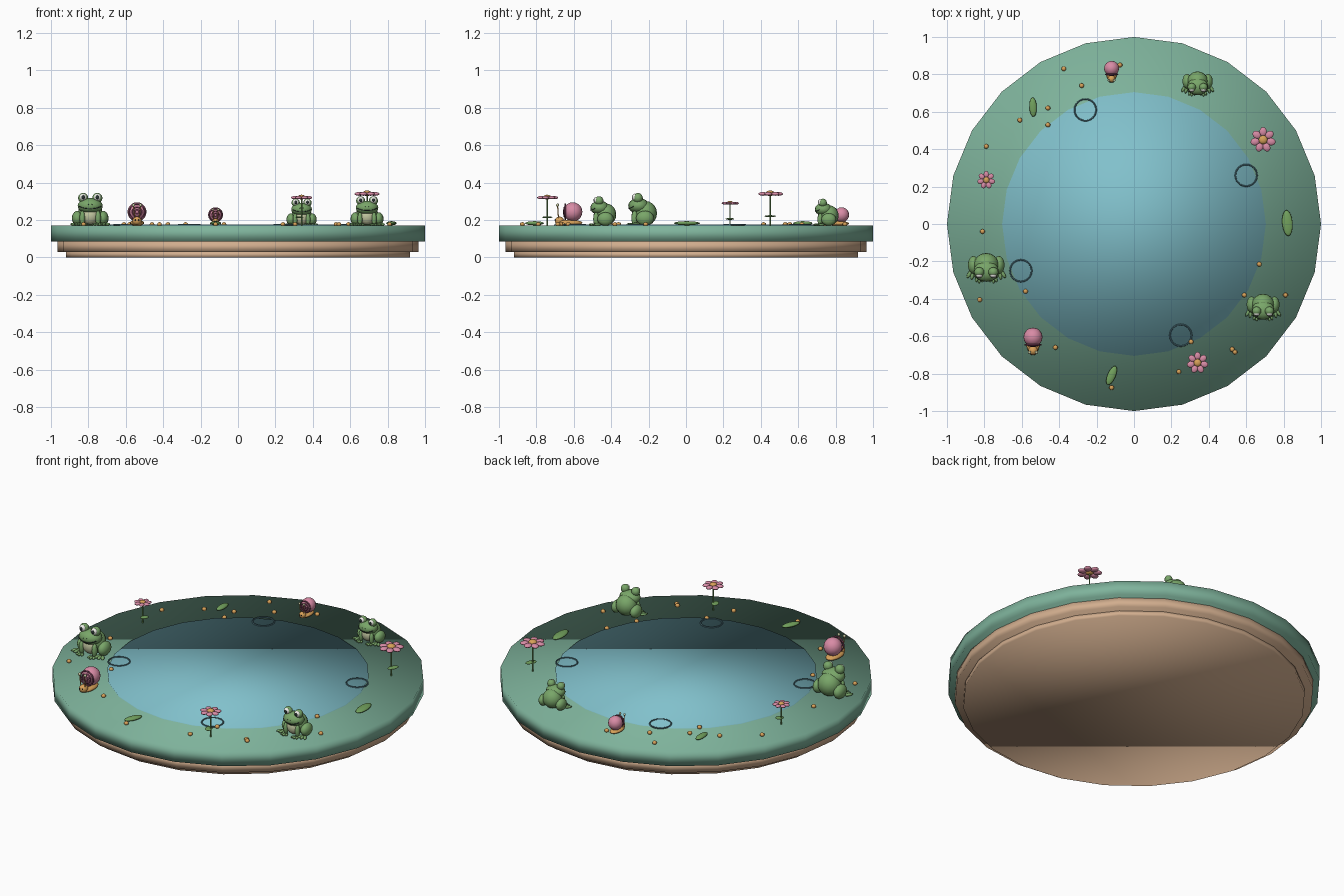
import bpy, bmesh, math
from mathutils import Matrix, Vector, Euler

if "Cube" in bpy.data.objects:
    bpy.data.objects.remove(bpy.data.objects["Cube"])

TOP = 0.17
COLORS = {
    "moss": (.21, .45, .33), "water": (.22, .53, .60), "clay": (.64, .42, .27),
    "frog": (.19, .38, .14), "cream": (.55, .58, .36), "pink": (.69, .26, .38),
    "plum": (.22, .06, .12), "amber": (.69, .36, .10), "dark": (.02, .03, .03),
    "white": (.85, .85, .80), "leaf": (.17, .36, .11), "ripple": (.08, .18, .22)}
MATS = {}
for n, c in COLORS.items():
    MATS[n] = bpy.data.materials.new(n)
    MATS[n].diffuse_color = (*c, 1)


def finish(name, bm, mat):
    me = bpy.data.meshes.new(name)
    bmesh.ops.recalc_face_normals(bm, faces=bm.faces[:])
    for f in bm.faces:
        f.smooth = True
    bm.to_mesh(me)
    bm.free()
    me.materials.append(MATS[mat])
    ob = bpy.data.objects.new(name, me)
    bpy.context.collection.objects.link(ob)
    return ob


def blobs(name, items, mat, origin=(0, 0, 0), s=1.0, seg=16):
    """Ellipsoids given as (centre, radii, optional rotation), joined."""
    bm = bmesh.new()
    base = Matrix.Translation(origin) @ Matrix.Scale(s, 4)
    for it in items:
        rot = Euler(it[2] if len(it) > 2 else (0, 0, 0)).to_matrix().to_4x4()
        m = base @ Matrix.Translation(it[0]) @ rot @ Matrix.Diagonal((*it[1], 1))
        bmesh.ops.create_uvsphere(bm, u_segments=seg, v_segments=seg * 5 // 8, radius=1, matrix=m)
    return finish(name, bm, mat)


def disc(name, r, z0, z1, mat, x=0, y=0, seg=24):
    bm = bmesh.new()
    bmesh.ops.create_cone(bm, cap_ends=True, segments=seg, radius1=r, radius2=r, depth=z1 - z0,
                          matrix=Matrix.Translation((x, y, (z0 + z1) / 2)) @ Matrix.Rotation(math.pi / 2, 4, 'Z'))
    return finish(name, bm, mat)


def tube(name, pts, r, mat, cyclic=False):
    cu = bpy.data.curves.new(name, 'CURVE')
    cu.dimensions = '3D'
    cu.bevel_depth = r
    cu.bevel_resolution = 1
    cu.use_fill_caps = True
    sp = cu.splines.new('POLY')
    sp.points.add(len(pts) - 1)
    for p, q in zip(sp.points, pts):
        p.co = (*q, 1)
    sp.use_cyclic_u = cyclic
    cu.materials.append(MATS[mat])
    ob = bpy.data.objects.new(name, cu)
    bpy.context.collection.objects.link(ob)


def ring(name, c, r, minor, mat, axis='Z', n=24):
    pts = []
    for i in range(n):
        a = math.tau * i / n
        u, v = r * math.cos(a), r * math.sin(a)
        pts.append(Vector(c) + Vector((u, v, 0) if axis == 'Z' else (u, 0, v)))
    tube(name, pts, minor, mat, True)


def pair(c, r, rot=(0, 0, 0)):
    """A blob and its mirror image across x."""
    return [(c, r, rot), ((-c[0], c[1], c[2]), r, (rot[0], -rot[1], -rot[2]))]


def frog(x, y, s):
    o = (x, y, TOP)
    blobs("frog_body", [((0, .09, .33), (.33, .31, .33))], "frog", o, s)
    blobs("frog_head", [((0, -.09, .53), (.335, .28, .21))], "frog", o, s)
    blobs("frog_belly", [((0, -.10, .27), (.23, .18, .24))], "cream", o, s)
    blobs("frog_eye_bumps", pair((.19, -.11, .74), (.135, .13, .135)), "frog", o, s)
    blobs("frog_eyes", pair((.19, -.19, .76), (.095, .075, .095)), "white", o, s)
    blobs("frog_pupils", pair((.19, -.25, .76), (.05, .025, .055)), "dark", o, s, 10)
    blobs("frog_haunches", pair((.34, .08, .20), (.15, .24, .2)), "frog", o, s)
    blobs("frog_arms", pair((.21, -.2, .2), (.075, .085, .2)), "frog", o, s)
    toes = []
    for k in (-1, 0, 1):
        toes += pair((.37 + .08 * k, -.19 + .03 * abs(k), .04), (.05, .13, .04), (0, 0, .35 * k + .2))
        toes += pair((.19 + .065 * k, -.33 + .03 * abs(k), .035), (.04, .085, .035), (0, 0, .35 * k))
    blobs("frog_toes", toes, "frog", o, s, 10)
    # Smile runs along the front of the head
    pts = []
    for i in range(11):
        t = -1.05 + .21 * i
        z = -.05 + .06 * (t * t - .5)
        k = math.sqrt(1 - (z / .21) ** 2)
        pts.append(Vector(o) + s * Vector((.335 * k * math.sin(t), -.09 - .285 * k * math.cos(t), .53 + z)))
    tube("frog_mouth", pts, .011 * s, "dark")
    blobs("frog_nostrils", pair((.05, -.35, .57), (.014, .014, .014)), "dark", o, s, 8)


def snail(x, y, s):
    # Local unit is the shell radius
    o = (x, y, TOP)
    blobs("snail_shell", [((0, 0, 1.45), (1, 1, 1))], "pink", o, s)
    blobs("snail_body", [((0, -.4, .3), (.75, 1.4, .32)), ((0, -1.4, .5), (.48, .48, .45))], "amber", o, s)
    for r in (.82, .5, .22):
        ring("snail_spiral", (x, y - s * (.75 + .25 * (1 - r)), TOP + 1.45 * s), r * s, .09 * s, "plum", 'Y', 20)
    for k in (-1, 1):
        tube("snail_stalk", [Vector(o) + s * Vector((.25 * k, -1.5, .7)),
                             Vector(o) + s * Vector((.36 * k, -1.6, 2.1))], .06 * s, "amber")
    blobs("snail_eyes", pair((.36, -1.6, 2.15), (.17, .17, .17)), "cream", o, s, 10)
    blobs("snail_face", pair((.18, -1.85, .6), (.08, .06, .09)), "dark", o, s, 8)


def flower(x, y, r, z, side):
    tube("flower_stem", [(x, y, TOP - .005), (x, y, z)], .004, "leaf")
    blobs("flower_leaf", [((x + side * .012, y, TOP + .3 * (z - TOP)), (.02, .5 * r, .005), (0, 0, -.4 * side))], "leaf")
    n = 7
    blobs("flower_petals", [((x + .64 * r * math.sin(math.tau * i / n), y + .64 * r * math.cos(math.tau * i / n), z),
                             (.3 * r, .37 * r, .15 * r), (0, 0, -math.tau * i / n)) for i in range(n)], "pink", seg=12)
    blobs("flower_centre", [((x, y, z + .05 * r), (.35 * r, .35 * r, .22 * r))], "amber")


# Stepped base, mossy rim and pool
disc("base_foot", .92, 0, .03, "clay")
disc("base_step", .965, .03, .085, "clay")
disc("rim", 1.0, .085, TOP, "moss")
disc("pool", .705, .15, .175, "water")

for p in ((-.605, -.25), (.25, -.595), (.60, .26), (-.26, .61)):
    ring("ripple", (*p, .175), .058, .004, "ripple")

# Creatures
frog(-.79, -.235, .2)
frog(.69, -.445, .18)
frog(.34, .75, .165)
snail(-.54, -.605, .051)
snail(-.12, .832, .04)

# Plants
flower(.69, .45, .068, .34, 1)
flower(-.79, .235, .048, .29, 1)
flower(.34, -.742, .058, .32, -1)
for x, y, a, b, rot in ((.82, .005, .028, .07, .08), (-.54, .625, .02, .052, .05), (-.12, -.81, .022, .055, -.4)):
    blobs("ground_leaf", [((x, y, .183), (a, b, .011), (0, 0, rot))], "leaf")

# Pebbles scattered around the rim
PEBBLES = [(-.375, .83), (-.28, .74), (-.075, .85), (-.61, .555), (-.46, .62), (-.46, .53), (-.79, .415),
           (-.81, -.04), (-.825, -.405), (-.58, -.36), (-.42, -.66), (-.12, -.875), (.24, -.79), (.305, -.63),
           (.525, -.67), (.54, -.685), (.59, -.38), (.67, -.215), (.81, -.38)]
blobs("pebbles", [((x, y, .178), (.013, .013, .011)) for x, y in PEBBLES], "amber", seg=10)

for m in bpy.data.materials:
    if m.users and not m.is_grease_pencil:
        m.use_nodes = True
        m.node_tree.nodes["Principled BSDF"].inputs["Base Color"].default_value = m.diffuse_color
